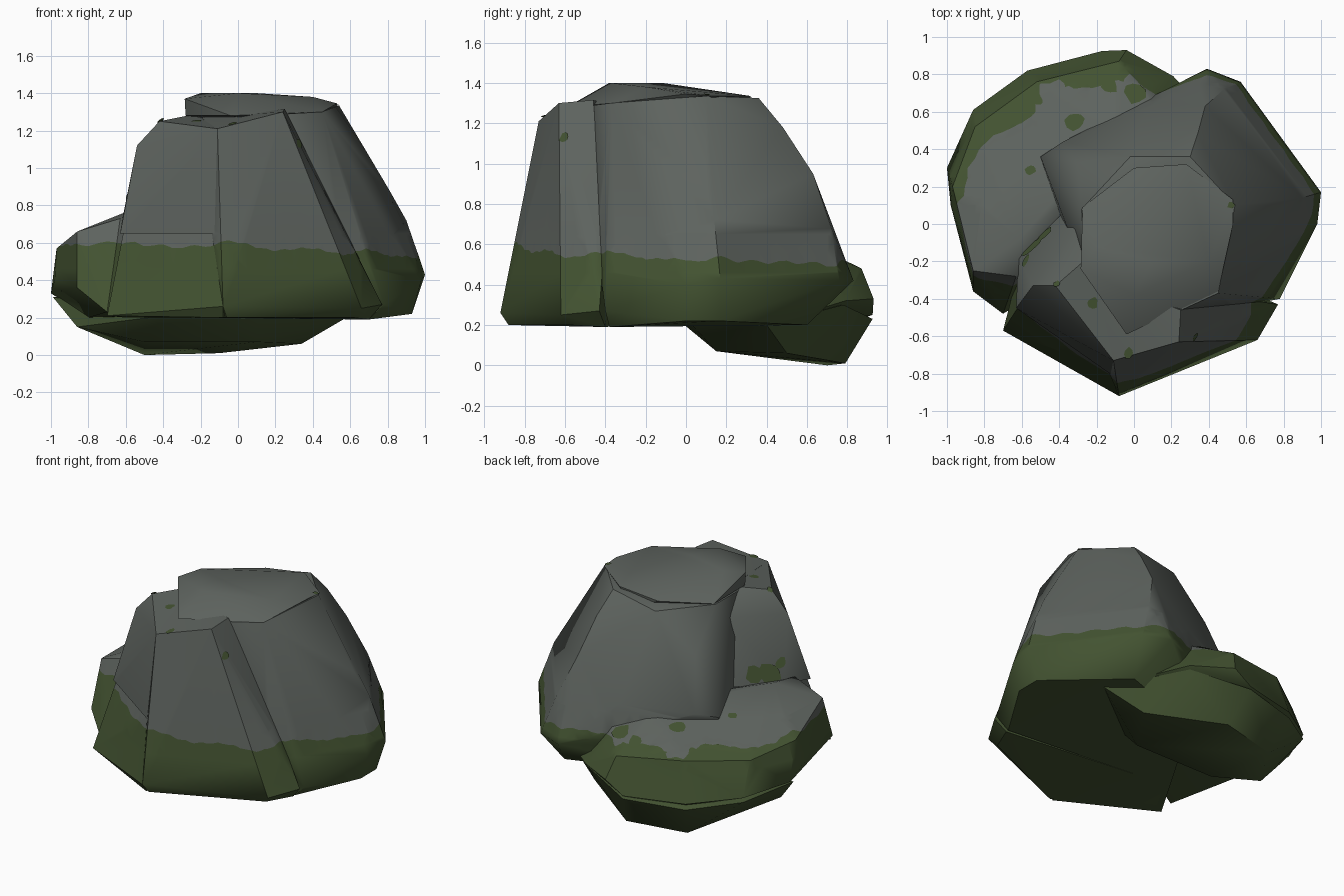
import bpy, bmesh, math, random
from mathutils import Vector
from mathutils.bvhtree import BVHTree

random.seed(4)
cube = bpy.data.objects.get("Cube")
if cube:
    bpy.data.objects.remove(cube, do_unlink=True)


def make_material(name, rgb):
    mat = bpy.data.materials.new(name)
    mat.use_nodes = True
    mat.diffuse_color = (*rgb, 1)
    mat.node_tree.nodes["Principled BSDF"].inputs["Base Color"].default_value = (*rgb, 1)
    return mat


STONE = make_material("grey stone", (0.111, 0.125, 0.113))
MOSS = make_material("green moss", (0.056, 0.086, 0.031))


def moss_line(x, y):
    """Wavy height up to which moss covers the stone."""
    wave = math.sin(13 * x + 5 * y) + math.sin(29 * y - 17 * x) * 0.8 + math.sin(47 * (x + y)) * 0.4
    return 0.555 - 0.03 * x - 0.035 * y + 0.013 * wave


def cut(bm, faces, co, no):
    geom = set(faces)
    for f in faces:
        geom.update(f.edges)
        geom.update(f.verts)
    bmesh.ops.bisect_plane(bm, geom=list(geom), dist=1e-5, plane_co=co, plane_no=no)


def paint_moss(bm):
    """Cut the skin along the wavy moss line and colour what lies below it."""
    low, high = 0.46, 0.65
    for z in (low, high):
        cut(bm, bm.faces[:], (0, 0, z), (0, 0, 1))

    def band():
        return [f for f in bm.faces if low < f.calc_center_median().z < high]
    for i in range(-20, 21):
        for axis in ((1, 0, 0), (0, 1, 0)):
            faces = band()
            if faces:
                cut(bm, faces, Vector(axis) * i * 0.05, axis)
    bmesh.ops.triangulate(bm, faces=band())
    lift = {v: moss_line(v.co.x, v.co.y) for v in bm.verts}
    for v in bm.verts:
        v.co.z -= lift[v]
    cut(bm, bm.faces[:], (0, 0, 0), (0, 0, 1))
    for f in bm.faces:
        f.material_index = int(f.calc_center_median().z < 0)
    for v in bm.verts:
        v.co.z += lift.get(v, moss_line(v.co.x, v.co.y))


def finish(name, bm):
    mesh = bpy.data.meshes.new(name)
    bm.to_mesh(mesh)
    bm.free()
    obj = bpy.data.objects.new(name, mesh)
    bpy.context.collection.objects.link(obj)
    mesh.materials.append(STONE)
    mesh.materials.append(MOSS)
    bpy.ops.object.select_all(action="DESELECT")
    obj.select_set(True)
    bpy.context.view_layer.objects.active = obj
    bpy.ops.object.shade_smooth_by_angle(angle=math.radians(36))
    return obj


def rock(name, points):
    """One chiselled chunk: the hull of its corner points."""
    bm = bmesh.new()
    for p in points:
        bm.verts.new(p)
    res = bmesh.ops.convex_hull(bm, input=bm.verts[:])
    spare = {g for g in res["geom_interior"] + res["geom_unused"] if isinstance(g, bmesh.types.BMVert)}
    bmesh.ops.delete(bm, geom=list(spare), context="VERTS")
    bmesh.ops.dissolve_limit(bm, angle_limit=math.radians(3), verts=bm.verts[:], edges=bm.edges[:])
    bmesh.ops.recalc_face_normals(bm, faces=bm.faces[:])
    paint_moss(bm)
    return finish(name, bm)


parts = []

# Tall central mass, sloping away to the right and back
parts.append(rock("main_body", [
    (.7, -.38, .19), (.93, 0, .22), (.93, .17, .22), (.5, .6, .2), (-.35, .3, .2), (-.3, -.3, .2),
    (.78, -.4, .27), (.98, 0, .4), (1, .17, .43), (.57, .76, .42), (.39, .83, .42), (.2, .72, .42),
    (.9, .14, .72), (.81, .1, .88), (.48, .72, .68), (.38, .63, .95), (.34, .48, 1.18),
    (.07, .62, .7), (-.38, .44, .68), (-.38, .08, .7), (-.5, .36, .66),
    (-.3, .33, 1.02), (-.28, .08, 1.27), (-.02, .36, 1.26), (.3, .36, 1.325),
    (.54, .1, 1.335), (.45, -.37, 1.3), (.1, -.53, 1.28), (-.27, -.25, 1.26)]))

# Slab standing against the front, with a steep right flank
parts.append(rock("front_slab", [
    (-.11, -.73, 1.21), (.24, -.63, 1.3), (.25, -.46, 1.315), (-.2, -.3, 1.27),
    (-.08, -.92, .26), (-.06, -.88, .2), (.66, -.62, .25), (.62, -.58, .2),
    (.77, -.43, .27), (.7, -.4, .19), (.57, -.4, .65), (-.3, -.3, .2), (-.14, -.78, .68)]))

# Lower shoulder at the front left, slightly overhanging its foot
parts.append(rock("left_shoulder", [
    (-.27, -.2, 1.28), (-.42, -.33, 1.25), (-.11, -.73, 1.21), (-.54, -.33, 1.12),
    (-.62, -.18, .72), (-.63, -.45, .65), (-.1, -.82, .65), (-.38, .06, .72),
    (-.3, 0, 1.15), (0, -.3, .65), (0, -.5, 1.25)]))
parts.append(rock("shoulder_foot", [
    (-.7, -.57, .21), (-.08, -.92, .26), (-.08, -.88, .2), (-.6, -.5, .2),
    (-.61, -.43, .67), (-.13, -.78, .67), (-.6, -.18, .67), (-.4, .1, .67),
    (-.3, .1, .2), (.2, -.3, .2), (.2, -.3, .6)]))

# Capstone with a broken left edge, running smoothly into the back
parts.append(rock("capstone", [
    (-.28, -.24, 1.28), (-.285, -.24, 1.37), (-.2, -.12, 1.4), (0, -.38, 1.4), (-.04, -.59, 1.28),
    (.1, -.2, 1.4), (.4, -.2, 1.38), (.53, 0, 1.345), (.45, -.36, 1.3), (.53, .13, 1.335),
    (.28, .32, 1.335), (-.275, .09, 1.275), (0, .3, 1.3), (.2, .3, 1.2), (.4, 0, 1.2)]))

# Broad low boulder leaning out at the back left, and the foot it rests on
parts.append(rock("low_boulder", [
    (-.7, -.48, .23), (-.4, -.05, .21), (.1, .02, .21), (.58, .4, .2), (-.8, .2, .2), (-.5, .7, .18),
    (-1, .3, .33), (-.98, .1, .4), (-.86, .61, .3), (-.57, .82, .26), (-.17, .925, .25),
    (-.04, .93, .33), (.21, .79, .32), (-.86, -.36, .36),
    (-.97, .2, .57), (-.86, -.25, .66), (-.85, .52, .52), (-.52, .76, .52),
    (-.08, .87, .48), (.1, .66, .56), (-.63, -.28, .73), (-.61, -.08, .76), (-.4, .1, .73),
    (-.1, .5, .66)]))
parts.append(rock("boulder_foot", [
    (-.5, .7, 0), (-.1, .79, .01), (.34, .5, .06), (.1, .15, .07), (-.5, .15, .07),
    (-.86, .2, .15), (-.86, .61, .27), (-.57, .82, .22), (-.17, .925, .23), (.2, .78, .3),
    (.58, .4, .2), (.1, .02, .21), (-.4, -.02, .21), (-.99, .25, .31)]))


def moss_patch(name, origin, direction, radius):
    """Thin ragged plate of moss lying on the first stone it meets."""
    best = None
    for obj in parts:
        tree = BVHTree.FromPolygons([v.co for v in obj.data.vertices],
                                    [p.vertices[:] for p in obj.data.polygons])
        loc, normal, _, dist = tree.ray_cast(Vector(origin), Vector(direction))
        if loc and (best is None or dist < best[2]):
            best = (loc, normal, dist)
    if best is None:
        return
    turn = best[1].to_track_quat("Z", "Y")
    bm = bmesh.new()
    bmesh.ops.create_circle(bm, cap_ends=True, segments=9, radius=radius)
    for v in bm.verts:
        v.co *= random.uniform(0.7, 1.2)
    for v in bm.verts:
        v.co = best[0] + turn @ (v.co + Vector((0, 0, 0.004)))
    for f in bm.faces:
        f.material_index = 1
    finish(name, bm)


# Scattered moss patches seen from above, then on the flanks
DOWN, RIGHTWARD, INWARD = (0, 0, -1), (1, 0, 0), (-1, 0, 0)
for x, y, r in ((-.31, .55, .055), (-.55, .29, .03), (-.22, -.42, .03), (-.41, -.32, .02),
                (0, .7, .06), (-.13, .74, .05), (.52, .1, .02), (-.03, -.69, .03)):
    moss_patch("moss_patch", (x, y, 2), DOWN, r)
for y, z, r in ((-.06, .8, .06), (-.13, .79, .07), (-.2, .84, .04)):
    moss_patch("flank_moss", (-2, y, z), RIGHTWARD, r)
moss_patch("flank_moss", (2, -.6, 1.13), INWARD, .03)
